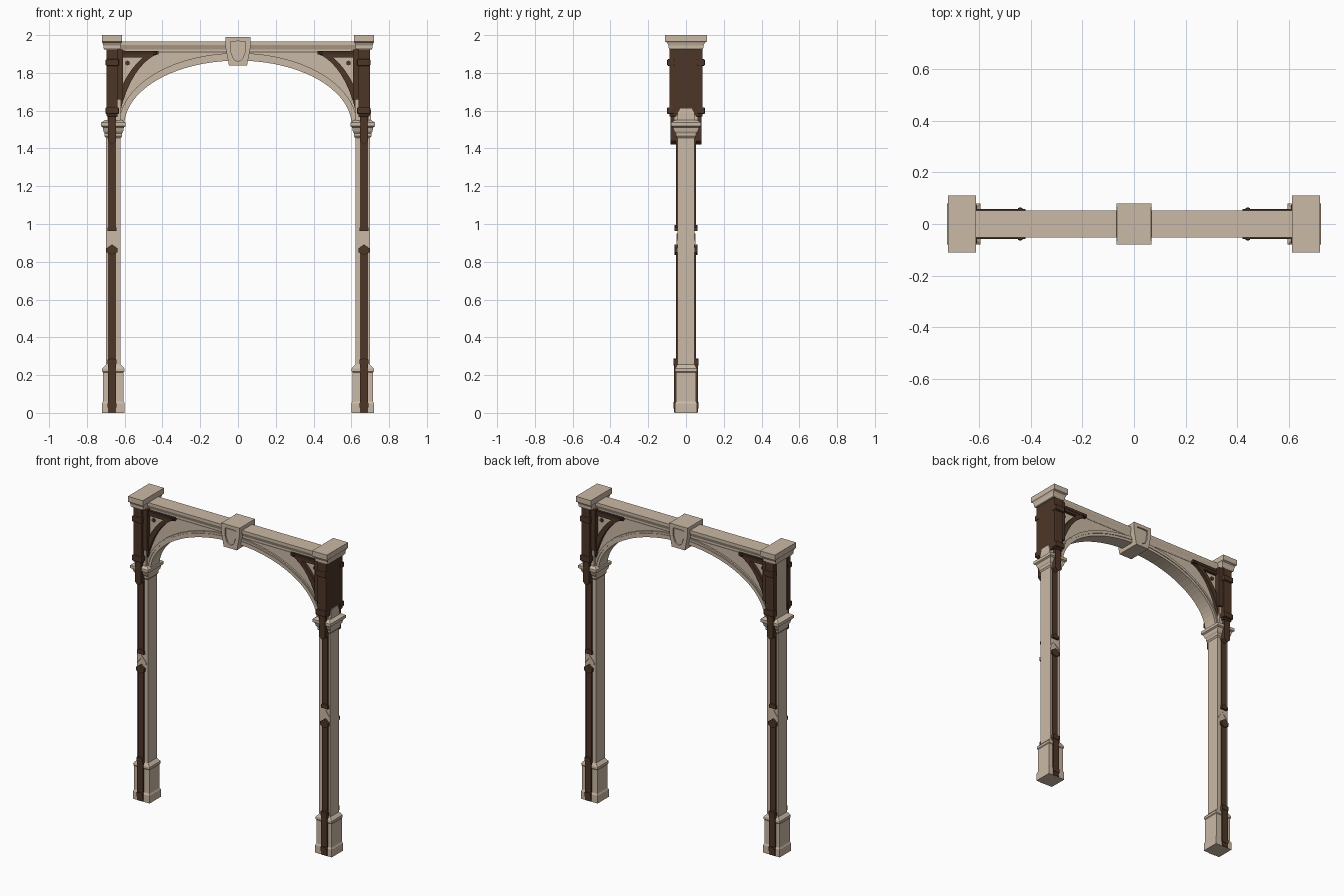
import bpy
import bmesh
from math import cos, sin, pi

cube = bpy.data.objects.get("Cube")
if cube:
    bpy.data.objects.remove(cube, do_unlink=True)


def material(name, rgb):
    m = bpy.data.materials.new(name)
    m.use_nodes = True
    m.diffuse_color = (*rgb, 1)
    m.node_tree.nodes["Principled BSDF"].inputs["Base Color"].default_value = (*rgb, 1)
    return m


STONE = material("pale_stone", (0.60, 0.49, 0.38))
WOOD = material("dark_wood", (0.075, 0.037, 0.021))
IRON = material("darker_wood", (0.048, 0.025, 0.016))


def finish(name, bm, mat, mirror="", bevel=0):
    bmesh.ops.recalc_face_normals(bm, faces=bm.faces)
    mesh = bpy.data.meshes.new(name)
    bm.to_mesh(mesh)
    bm.free()
    mesh.materials.append(mat)
    ob = bpy.data.objects.new(name, mesh)
    bpy.context.collection.objects.link(ob)
    if bevel:
        mod = ob.modifiers.new("soft_edges", "BEVEL")
        mod.width = bevel
        mod.segments = 2
    if mirror:
        mod = ob.modifiers.new("mirror", "MIRROR")
        mod.use_axis = ["x" in mirror, "y" in mirror, False]
        mod.use_mirror_merge = False
    return ob


def prism(name, pts, y0, y1, mat, mirror="", bevel=0):
    """Extrude an x-z outline along y."""
    bm = bmesh.new()
    face = bm.faces.new([bm.verts.new((x, y0, z)) for x, z in pts])
    ext = bmesh.ops.extrude_face_region(bm, geom=[face])
    moved = [g for g in ext["geom"] if isinstance(g, bmesh.types.BMVert)]
    bmesh.ops.translate(bm, verts=moved, vec=(0, y1 - y0, 0))
    return finish(name, bm, mat, mirror, bevel)


def box(name, x0, x1, y0, y1, z0, z1, mat, mirror="", bevel=0):
    return prism(name, [(x0, z0), (x1, z0), (x1, z1), (x0, z1)], y0, y1, mat, mirror, bevel)


def ring(name, outer, inner, y0, y1, mat, mirror=""):
    """Frame between two outlines with matching point counts."""
    bm = bmesh.new()
    loops = [[bm.verts.new((x, y, z)) for x, z in pts]
             for pts, y in ((outer, y0), (inner, y0), (inner, y1), (outer, y1))]
    n = len(outer)
    for a, b in zip(loops, loops[1:] + loops[:1]):
        for i in range(n):
            j = (i + 1) % n
            bm.faces.new((a[i], a[j], b[j], b[i]))
    return finish(name, bm, mat, mirror)


def stack(name, cx, levels, mat, mirror=""):
    """Loft rectangles given as (half x, half y, z) into a moulded block."""
    bm = bmesh.new()
    rows = [[bm.verts.new((cx + sx * hx, sy * hy, z))
             for sx, sy in ((-1, -1), (1, -1), (1, 1), (-1, 1))] for hx, hy, z in levels]
    for a, b in zip(rows, rows[1:]):
        for i in range(4):
            j = (i + 1) % 4
            bm.faces.new((a[i], a[j], b[j], b[i]))
    bm.faces.new(rows[0])
    bm.faces.new(rows[-1])
    return finish(name, bm, mat, mirror)


def arc(a, b, steps=40):
    return [(a * cos(pi * i / steps), 1.52 + b * sin(pi * i / steps)) for i in range(steps + 1)]


def bezier(p, c, q, steps=8):
    ts = [i / steps for i in range(steps + 1)]
    return [tuple((1 - t) ** 2 * p[k] + 2 * t * (1 - t) * c[k] + t * t * q[k] for k in (0, 1))
            for t in ts]


CX = 0.66

# Stone columns: plinth, shaft, capital, upper pier and top cap
stack("column_plinth", CX, [(.06, .058, 0), (.06, .058, .05), (.055, .053, .06),
                            (.055, .053, .215), (.059, .057, .22), (.059, .057, .235),
                            (.04, .046, .255)], STONE, "x")
stack("column_shaft", CX, [(.039, .046, .24), (.039, .046, 1.48)], STONE, "x")
stack("column_capital", CX, [(.039, .046, 1.455), (.046, .054, 1.465), (.046, .054, 1.48),
                             (.052, .062, 1.49), (.056, .07, 1.512), (.065, .08, 1.518),
                             (.065, .08, 1.537), (.045, .06, 1.55)], STONE, "x")
box("upper_pier", .622, .692, -.062, .062, 1.54, 1.94, STONE, "x")
stack("top_cap", .667, [(.042, .088, 1.925), (.046, .092, 1.932), (.046, .092, 1.945),
                        (.05, .1, 1.96), (.054, .11, 1.965), (.054, .11, 2.0)], STONE, "x")

# Arched wall, its mouldings and the lintel
curve = arc(.602, .345)
prism("arch_wall", [(.64, 1.52)] + curve + [(-.64, 1.52), (-.64, 1.93), (.64, 1.93)],
      -.036, .036, STONE)
prism("arch_band", curve + arc(.632, .385)[::-1], -.046, .046, STONE)
prism("arch_bead", arc(.618, .362) + arc(.628, .372)[::-1], -.05, .05, STONE)
stack("lintel", 0, [(.63, .038, 1.905), (.63, .043, 1.915), (.63, .043, 1.925),
                    (.63, .05, 1.942), (.63, .052, 1.947), (.63, .052, 1.965)], STONE)

# Keystone with a sunken shield on both faces
key = [(-.048, 1.84), (0, 1.84), (.048, 1.84), (.065, 1.93), (.067, 1.99),
       (0, 1.99), (-.067, 1.99), (-.065, 1.93)]
shield = [(-.022, 1.872), (0, 1.86), (.022, 1.872), (.036, 1.905), (.04, 1.965),
          (0, 1.968), (-.04, 1.965), (-.036, 1.905)]
core = [(x * .9, 1.915 + (z - 1.915) * .9) for x, z in shield]
prism("keystone", key, -.07, .07, STONE, bevel=.004)
ring("keystone_rim", key, shield, -.08, -.066, STONE, "y")
prism("keystone_shield", core, -.075, -.066, STONE, "y")

# Timber posts on the front and back of the piers
box("pier_post", .637, .696, -.088, -.05, 1.57, 1.93, WOOD, "xy", .003)
for label, z in (("upper", 1.855), ("lower", 1.6)):
    box(label + "_post_collar", .63, .701, -.1, -.06, z - .018, z + .018, WOOD, "xy", .006)
box("inner_post_edge", .608, .64, -.076, -.045, 1.66, 1.925, WOOD, "xy")

# Timber side panel closing the right pier only, with a small stone foot
box("side_panel", .685, .698, -.086, .086, 1.575, 1.93, WOOD)
stack("side_panel_foot", .69, [(.014, .048, 1.54), (.014, .042, 1.59), (.012, .03, 1.612)], STONE)

# Curved corner brackets
outer = [(.64, 1.92)] + bezier((.42, 1.905), (.565, 1.84), (.625, 1.59)) + [(.64, 1.6)]
inner = [(.612, 1.882)] + bezier((.502, 1.882), (.57, 1.825), (.612, 1.735)) + [(.612, 1.74)]
ring("corner_bracket", outer, inner, -.056, -.03, WOOD, "xy")
box("bracket_top_rail", .42, .64, -.058, -.03, 1.897, 1.917, IRON, "xy")
prism("bracket_ornament", [(.585 + .013 * cos(i * pi / 4), 1.852 + .013 * sin(i * pi / 4))
                           for i in range(8)], -.042, -.034, WOOD, "xy")
box("bracket_pin", .432, .45, -.063, -.04, 1.895, 1.913, IRON, "xy", .004)


# Timber strips up the columns, with pointed ends and bosses
def strip(name, half, z0, z1, depth, tip0=0, tip1=0):
    pts = [(CX + .007 - half, z0), (CX + .007, z0 - tip0), (CX + .007 + half, z0),
           (CX + .007 + half, z1), (CX + .007, z1 + tip1), (CX + .007 - half, z1)]
    prism(name, pts, -depth, -.03, WOOD, "xy")


strip("lower_strip", .02, .01, .86, .053, 0, .025)
strip("upper_strip", .02, .965, 1.46, .053, 0, 0)
strip("plinth_strip", .022, .002, .285, .063)
strip("capital_strip", .022, 1.44, 1.58, .083, .02, 0)
for z in (.04, .27):
    strip("plinth_boss", .023, z - .012, z + .012, .067, .006, .006)
strip("lower_finial", .028, .85, .872, .062, .015, .02)
strip("upper_finial", .024, .962, .982, .06, 0, .012)
prism("stone_chevron", [(CX - .03, .895), (CX + .007, .93), (CX + .037, .895),
                        (CX + .037, .91), (CX + .007, .95), (CX - .03, .91)],
      -.05, -.04, STONE, "xy")
